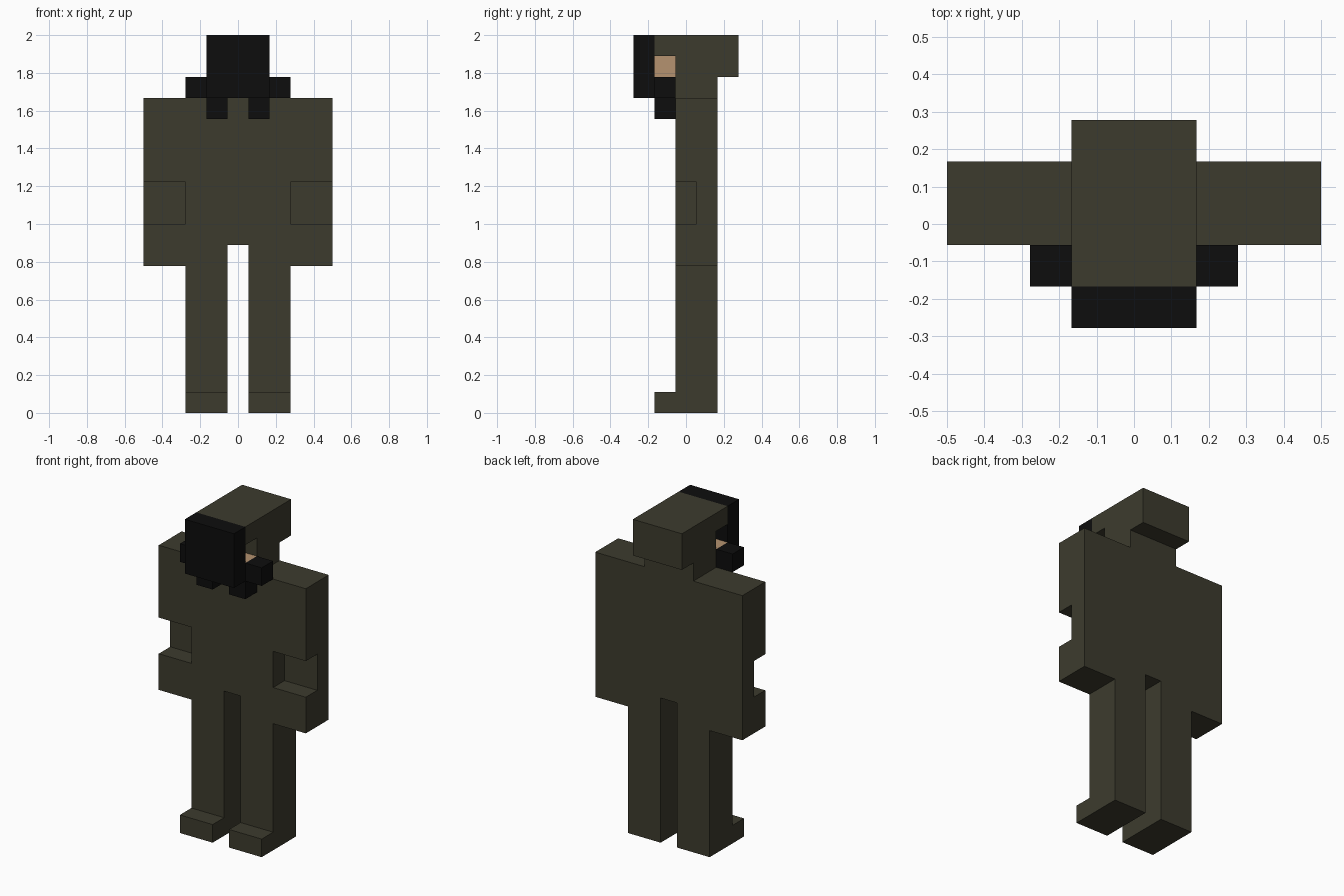
import bpy, bmesh

cube = bpy.data.objects.get("Cube")
if cube:
    bpy.data.objects.remove(cube, do_unlink=True)

U = 1 / 9  # one block of the grid the figure is built on


def material(name, rgb):
    m = bpy.data.materials.new(name)
    m.use_nodes = True
    m.diffuse_color = (*rgb, 1)
    bsdf = next(n for n in m.node_tree.nodes if n.type == 'BSDF_PRINCIPLED')
    bsdf.inputs["Base Color"].default_value = (*rgb, 1)
    bsdf.inputs["Roughness"].default_value = 0.9
    return m


OLIVE = material("dark olive cloth", (0.046, 0.044, 0.027))
BLACK = material("black rubber", (0.004, 0.004, 0.004))
SKIN = material("skin", (0.46, 0.29, 0.16))


def slab(name, x0, x1, profile, mat):
    """Extrude a (y, z) side profile from x0 to x1, all in blocks."""
    bm = bmesh.new()
    face = bm.faces.new([bm.verts.new((x0 * U, y * U, z * U)) for y, z in profile])
    ext = bmesh.ops.extrude_face_region(bm, geom=[face])
    moved = [v for v in ext["geom"] if isinstance(v, bmesh.types.BMVert)]
    bmesh.ops.translate(bm, verts=moved, vec=((x1 - x0) * U, 0, 0))
    bmesh.ops.recalc_face_normals(bm, faces=bm.faces)
    mesh = bpy.data.meshes.new(name)
    bm.to_mesh(mesh)
    bm.free()
    mesh.materials.append(mat)
    ob = bpy.data.objects.new(name, mesh)
    bpy.context.scene.collection.objects.link(ob)
    return ob


def rect(y0, y1, z0, z1):
    return [(y0, z0), (y1, z0), (y1, z1), (y0, z1)]


def pair(name, x0, x1, profile, mat):
    """The same slab on the left (+x) and the right (-x)."""
    slab("left_" + name, x0, x1, profile, mat)
    slab("right_" + name, -x1, -x0, profile, mat)


# Body
slab("torso", -2.5, 2.5, rect(-0.5, 1.5, 8, 15), OLIVE)

# Legs with the toes stepping forward
pair("leg", 0.5, 2.5,
     [(-1.5, 0), (1.5, 0), (1.5, 8), (-0.5, 8), (-0.5, 1), (-1.5, 1)], OLIVE)

# Arms with a notch at the front of the elbow
pair("arm", 2.5, 4.5,
     [(-0.5, 7), (1.5, 7), (1.5, 15), (-0.5, 15),
      (-0.5, 11), (0.5, 11), (0.5, 9), (-0.5, 9)], OLIVE)

# Hood: neck, overhanging back and brow
slab("hood", -1.5, 1.5,
     [(-0.5, 15), (1.5, 15), (1.5, 16), (2.5, 16),
      (2.5, 18), (-1.5, 18), (-1.5, 17), (-0.5, 17)], OLIVE)

# Face: jaw, and a narrower bridge between the side slots
slab("jaw", -1.5, 1.5, rect(-1.5, -0.5, 15, 16), SKIN)
slab("face_bridge", -0.5, 0.5, rect(-1.5, -0.5, 16, 17), SKIN)

# Mask plate with cheek and chin filters
slab("mask", -1.5, 1.5, rect(-2.5, -1.5, 15, 18), BLACK)
pair("cheek_filter", 1.5, 2.5, rect(-1.5, -0.5, 15, 16), BLACK)
pair("chin_filter", 0.5, 1.5, rect(-1.5, -0.5, 14, 15), BLACK)
